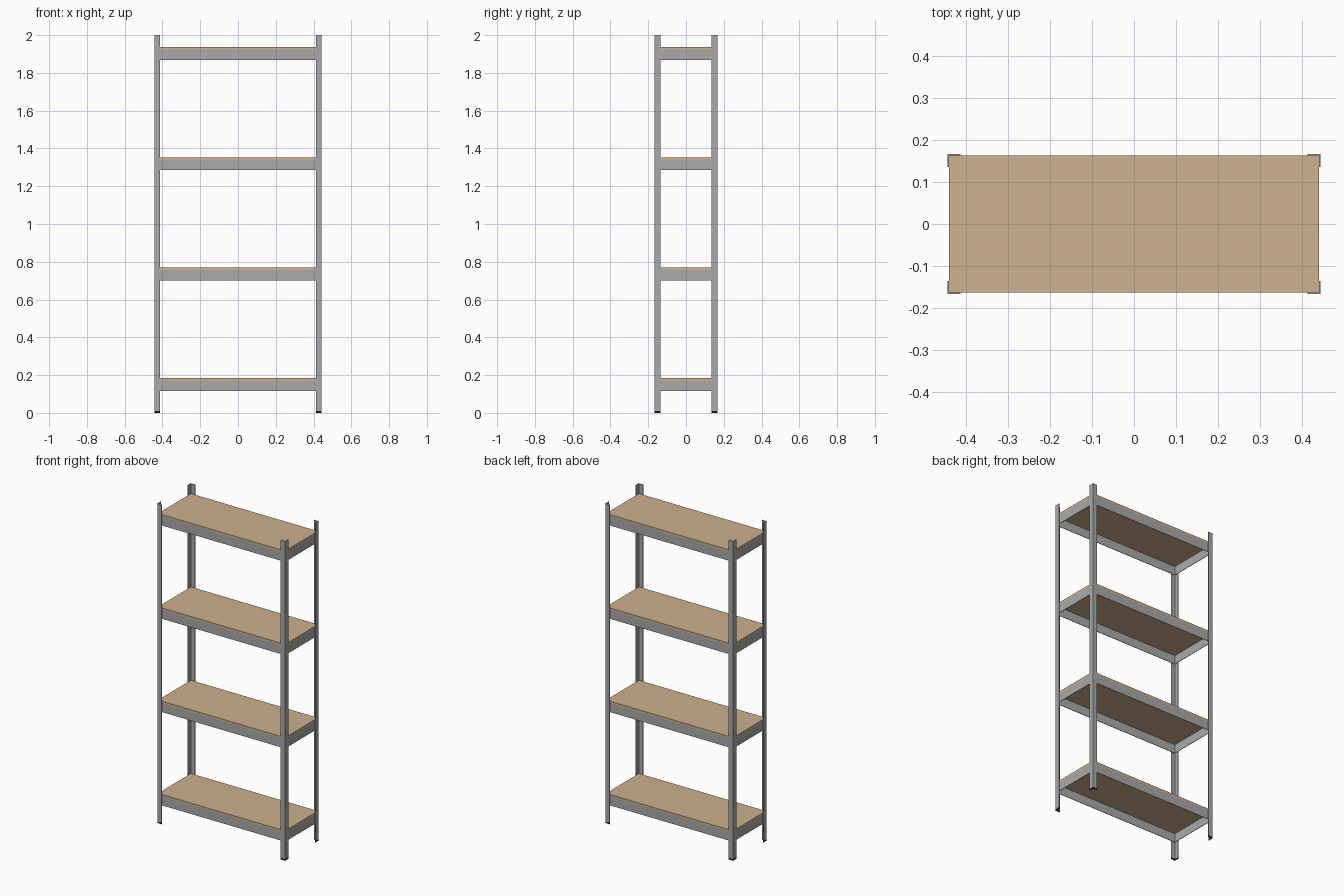
import bpy
import bmesh

cube = bpy.data.objects.get("Cube")
if cube:
    bpy.data.objects.remove(cube, do_unlink=True)

HALF_X, HALF_Y = 0.443, 0.166      # outer faces of the uprights
GAUGE, ARM = 0.003, 0.031          # sheet thickness and angle width
FOOT_H = 0.01
BEAM_H, BOARD_H = 0.055, 0.013
SHELF_Z = [0.117 + 0.584 * i for i in range(4)]


def material(name, color, roughness):
    mat = bpy.data.materials.new(name)
    mat.use_nodes = True
    mat.diffuse_color = (*color, 1)
    bsdf = mat.node_tree.nodes["Principled BSDF"]
    bsdf.inputs["Base Color"].default_value = (*color, 1)
    bsdf.inputs["Roughness"].default_value = roughness
    return mat


steel = material("grey_steel", (0.40, 0.40, 0.40), 0.5)
wood = material("light_chipboard", (0.61, 0.44, 0.27), 0.7)
rubber = material("black_rubber", (0.015, 0.015, 0.015), 0.8)


def prism(name, outline, z0, z1, mat):
    """Extrude a flat outline from z0 to z1."""
    bm = bmesh.new()
    face = bm.faces.new([bm.verts.new((x, y, z0)) for x, y in outline])
    top = bmesh.ops.extrude_face_region(bm, geom=[face])["geom"]
    verts = [v for v in top if isinstance(v, bmesh.types.BMVert)]
    bmesh.ops.translate(bm, verts=verts, vec=(0, 0, z1 - z0))
    bmesh.ops.recalc_face_normals(bm, faces=bm.faces)
    mesh = bpy.data.meshes.new(name)
    bm.to_mesh(mesh)
    bm.free()
    mesh.materials.append(mat)
    obj = bpy.data.objects.new(name, mesh)
    bpy.context.collection.objects.link(obj)
    return obj


def rect(x0, x1, y0, y1):
    return [(x0, y0), (x1, y0), (x1, y1), (x0, y1)]


def angle_outline(sx, sy):
    """L-shaped section with its corner pointing outwards."""
    steps = [(0, 0), (ARM, 0), (ARM, GAUGE), (GAUGE, GAUGE), (GAUGE, ARM), (0, ARM)]
    return [(sx * (HALF_X - u), sy * (HALF_Y - v)) for u, v in steps]


# Corner uprights and their feet
for sx, side in ((-1, "right"), (1, "left")):
    for sy, end in ((-1, "front"), (1, "back")):
        outline = angle_outline(sx, sy)
        prism(f"{end}_{side}_upright", outline, FOOT_H, 2, steel)
        prism(f"{end}_{side}_foot", outline, 0, FOOT_H, rubber)

# Shelves: a board resting on four beams inside the uprights
bx, by = HALF_X - GAUGE, HALF_Y - GAUGE
for i, z in enumerate(SHELF_Z, 1):
    top = z + BEAM_H
    prism(f"shelf_{i}_board", rect(-bx, bx, -by, by), top, top + BOARD_H, wood)
    for s, end, side in ((-1, "front", "right"), (1, "back", "left")):
        long_beam = rect(-bx, bx, s * by, s * (by - GAUGE))
        prism(f"shelf_{i}_{end}_beam", long_beam, z, top, steel)
        inner = by - GAUGE
        end_beam = rect(s * bx, s * (bx - GAUGE), -inner, inner)
        prism(f"shelf_{i}_{side}_beam", end_beam, z, top, steel)
